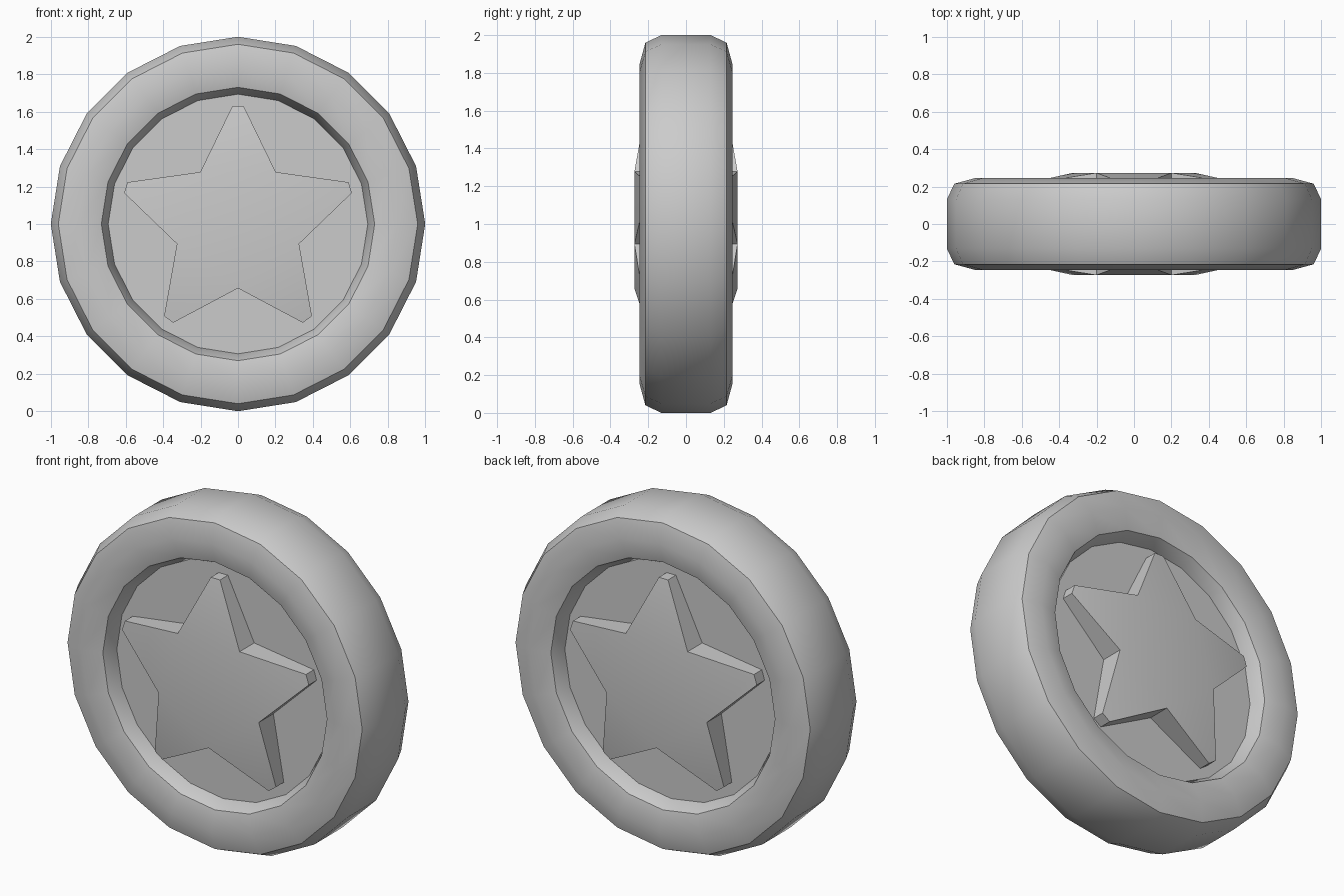
import bpy, bmesh, math
from mathutils import Vector

cube = bpy.data.objects.get("Cube")
if cube:
    bpy.data.objects.remove(cube, do_unlink=True)

SIDES = 20
CENTRE_Z = 1.0

metal = bpy.data.materials.new("plain grey")
metal.use_nodes = True
GREY = (0.6, 0.6, 0.6, 1)
metal.diffuse_color = GREY
metal.node_tree.nodes["Principled BSDF"].inputs["Base Color"].default_value = GREY


def polar(radius, angle, y, side=0.0):
    """Point around the coin axis; angle 0 is straight up, side shifts along the tangent."""
    s, c = math.sin(angle), math.cos(angle)
    return Vector((radius * s + side * c, y, CENTRE_Z + radius * c - side * s))


def finish(name, bm):
    bmesh.ops.recalc_face_normals(bm, faces=bm.faces)
    mesh = bpy.data.meshes.new(name)
    bm.to_mesh(mesh)
    bm.free()
    obj = bpy.data.objects.new(name, mesh)
    bpy.context.collection.objects.link(obj)
    mesh.materials.append(metal)
    bpy.ops.object.select_all(action="DESELECT")
    obj.select_set(True)
    bpy.context.view_layer.objects.active = obj
    bpy.ops.object.shade_smooth_by_angle(angle=math.radians(32))
    return obj


def bridge(bm, a, b):
    """Quads between two closed loops of equal length."""
    n = len(a)
    for i in range(n):
        j = (i + 1) % n
        bm.faces.new((a[i], a[j], b[j], b[i]))


def ring_loop(bm, radius, y):
    return [bm.verts.new(polar(radius, math.tau * i / SIDES, y)) for i in range(SIDES)]


# Rounded outer rim, a closed section turned about the axis
half = [(0.69, 0.13), (0.73, 0.215), (0.85, 0.245), (0.96, 0.215), (1.0, 0.13)]
section = half + [(r, -y) for r, y in reversed(half)]
bm = bmesh.new()
loops = [ring_loop(bm, r, y) for r, y in section]
for k, loop in enumerate(loops):
    bridge(bm, loop, loops[(k + 1) % len(loops)])
finish("rim", bm)

# Recessed disc filling the rim
bm = bmesh.new()
front, back = ring_loop(bm, 0.695, -0.137), ring_loop(bm, 0.695, 0.137)
bridge(bm, front, back)
bm.faces.new(front)
bm.faces.new(back)
finish("centre_disc", bm)

# Star raised on both faces: flat middle, blunt arms sloping down to the tips
bm = bmesh.new()
outlines = []
for sign in (-1, 1):
    outline, valleys = [], []
    for i in range(5):
        a = math.tau * i / 5
        left = bm.verts.new(polar(0.63, a, sign * 0.21, -0.03))
        right = bm.verts.new(polar(0.63, a, sign * 0.21, 0.03))
        valley = bm.verts.new(polar(0.343, a + math.pi / 5, sign * 0.273))
        outline += [left, right, valley]
        valleys.append(valley)
    bm.faces.new(valleys)
    for i in range(5):
        bm.faces.new((valleys[i - 1], outline[3 * i], outline[3 * i + 1], valleys[i]))
    outlines.append(outline)
bridge(bm, *outlines)
finish("star", bm)
